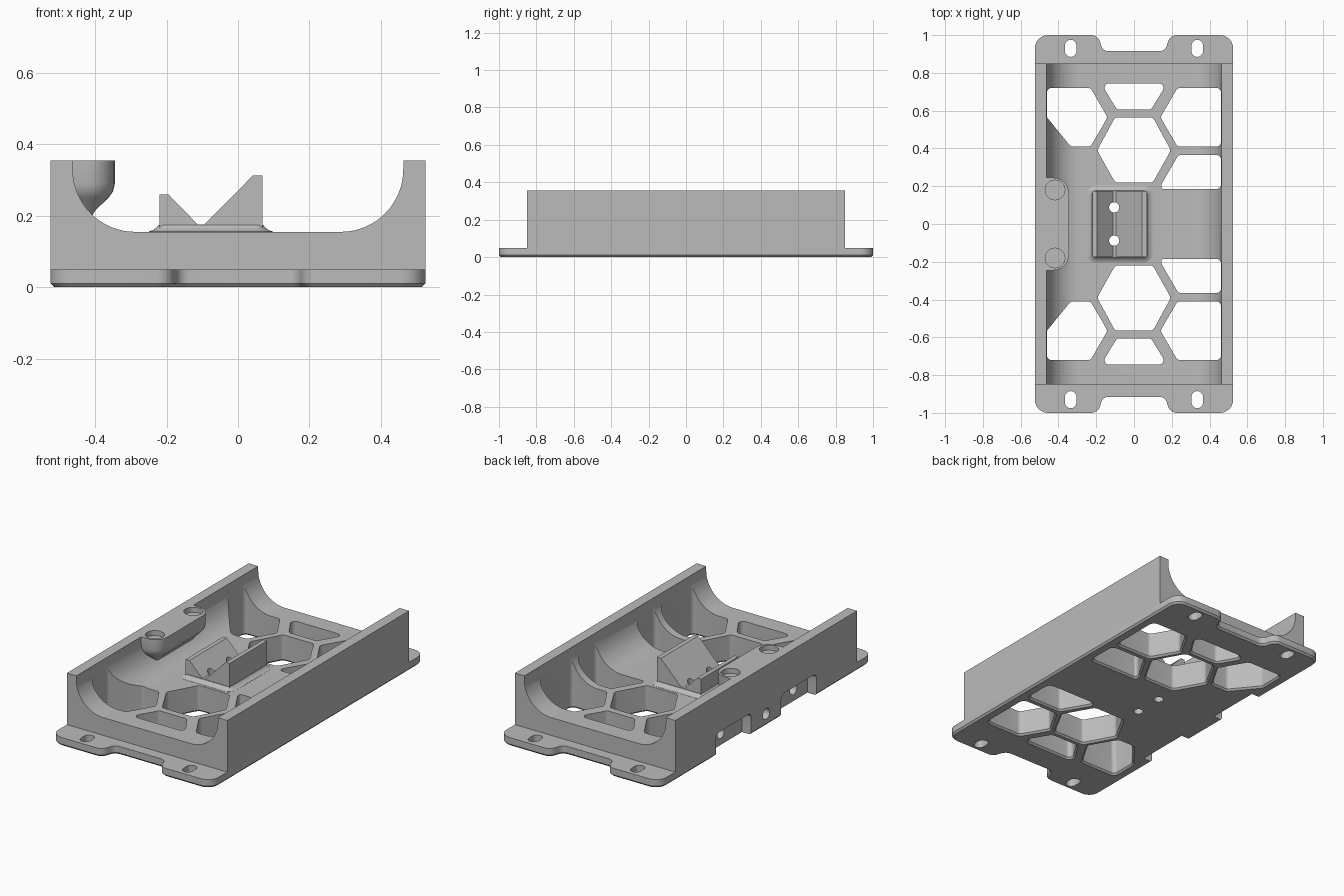
import bpy, bmesh, math
from mathutils import Vector

cube = bpy.data.objects.get("Cube")
if cube:
    bpy.data.objects.remove(cube)

grey = bpy.data.materials.new("plain_grey")
grey.use_nodes = True
COLOUR = (0.5, 0.5, 0.5, 1)
grey.diffuse_color = COLOUR
grey.node_tree.nodes["Principled BSDF"].inputs["Base Color"].default_value = COLOUR

AXES = {"z": lambda a, b, c: (a, b, c),
        "y": lambda a, b, c: (a, -c, b),
        "x": lambda a, b, c: (c, a, b)}


def rounded(points, radius, steps=6):
    """Fillet a closed outline; a third value in a point overrides the radius."""
    out = []
    n = len(points)
    for i, pt in enumerate(points):
        p = Vector(pt[:2])
        r = pt[2] if len(pt) > 2 else radius
        if r == 0:
            out.append(p)
            continue
        u = (Vector(points[i - 1][:2]) - p).normalized()
        v = (Vector(points[(i + 1) % n][:2]) - p).normalized()
        half = math.acos(u.dot(v)) / 2
        centre = p + (u + v).normalized() * (r / math.sin(half))
        reach = r / math.tan(half)
        a, b = p + u * reach - centre, p + v * reach - centre
        sweep = math.atan2(a.x * b.y - a.y * b.x, a.dot(b))
        for k in range(steps + 1):
            c, s = math.cos(sweep * k / steps), math.sin(sweep * k / steps)
            out.append(centre + Vector((a.x * c - a.y * s, a.x * s + a.y * c)))
    return out


def circle(x, y, r, n=32):
    return [(x + r * math.cos(2 * math.pi * i / n),
             y + r * math.sin(2 * math.pi * i / n)) for i in range(n)]


def rect(x0, x1, y0, y1):
    return [(x0, y0), (x1, y0), (x1, y1), (x0, y1)]


def grow(outline, d):
    """Offset an outline outwards by d."""
    n = len(outline)
    area = sum(outline[i - 1].x * outline[i].y - outline[i - 1].y * outline[i].x
               for i in range(n))
    d = d if area > 0 else -d
    out = []
    for i, p in enumerate(outline):
        e1 = (p - outline[i - 1]).normalized()
        e2 = (outline[(i + 1) % n] - p).normalized()
        n1, n2 = Vector((e1.y, -e1.x)), Vector((e2.y, -e2.x))
        out.append(p + (n1 + n2) * (d / (1 + n1.dot(n2))))
    return out


def loft(name, outline, levels, axis="z"):
    """Solid through copies of an outline; levels are (position, growth)."""
    outline = [Vector(p[:2]) for p in outline]
    bm = bmesh.new()
    rings = [[bm.verts.new(AXES[axis](p.x, p.y, h)) for p in grow(outline, g)]
             for h, g in levels]
    n = len(outline)
    for low, high in zip(rings, rings[1:]):
        for i in range(n):
            j = (i + 1) % n
            bm.faces.new((low[i], low[j], high[j], high[i]))
    bm.faces.new(rings[0][::-1])
    bm.faces.new(rings[-1])
    bmesh.ops.recalc_face_normals(bm, faces=bm.faces[:])
    mesh = bpy.data.meshes.new(name)
    bm.to_mesh(mesh)
    bm.free()
    mesh.materials.append(grey)
    obj = bpy.data.objects.new(name, mesh)
    bpy.context.collection.objects.link(obj)
    return obj


def cut(parts, *shape):
    """Subtract one lofted shape from each of the parts."""
    tool = loft(*shape)
    tool.hide_render = True
    for part in parts:
        mod = part.modifiers.new("cut", "BOOLEAN")
        mod.operation, mod.solver, mod.object = "DIFFERENCE", "EXACT", tool
        bpy.context.view_layer.objects.active = part
        bpy.ops.object.modifier_apply(modifier=mod.name)
    bpy.data.objects.remove(tool)


# Trough body, extruded along y
trough = [(-.525, .05, 0), (.525, .05, 0), (.525, .355, 0), (.463, .355, 0),
          (.463, .155), (-.463, .155), (-.463, .355, 0), (-.525, .355, 0)]
body = loft("trough_body", rounded(trough, .175, 16), [(-.85, 0), (.85, 0)], "y")

# Base plate with four mounting tabs
half_plate = [(.165, -.915, .04), (.19, -1, .05), (.525, -1, .07),
              (.525, 1, .07), (.19, 1, .05), (.165, .915, .04)]
outline = half_plate + [(-x, -y, r) for x, y, r in half_plate]
plate = loft("base_plate", rounded(outline, .05), [(0, -.01), (.011, 0), (.05, 0)])

# Magnet ledge on the side wall, tapering underneath
outline = [(-.52, -.245, 0), (-.345, -.245), (-.345, .245), (-.52, .245, 0)]
ledge = loft("wall_ledge", rounded(outline, .08),
             [(.18, -.075), (.215, -.055), (.25, -.018), (.268, -.005), (.29, 0), (.355, 0)])

# V-shaped cradle on a flared foot
foot = loft("cradle_foot", rounded(rect(-.22, .068, -.175, .175), .02),
            [(.12, .03), (.156, .03), (.16, .018), (.167, .008), (.174, .003)])
outline = [(-.22, .13), (.068, .13), (.068, .313), (.042, .313),
           (-.095, .175), (-.112, .175), (-.195, .26), (-.22, .26)]
cradle = loft("cradle", outline, [(-.175, 0), (.175, 0)], "y")

# Openings in the floor, mirrored front to back
cells = [
    [(-.195, .39), (-.1, .22), (.1, .22), (.195, .39), (.1, .565), (-.1, .565)],
    [(-.175, .745), (-.09, .605), (.09, .605), (.175, .745)],
    [(.14, .565), (.23, .41), (.461, .41), (.461, .72), (.23, .72)],
    [(.145, .185, .012), (.461, .185), (.461, .365), (.235, .365), (.145, .21)],
    [(-.14, .565), (-.23, .72), (-.461, .72), (-.461, .565), (-.335, .41), (-.23, .41)],
]
through = [(-.01, .02), (.01, 0), (.5, 0)]
floor = (body, plate)
for side in (1, -1):
    for cell in cells:
        cut(floor, "opening", rounded([(x, y * side, *r) for x, y, *r in cell], .025), through)
    # Screw holes, magnet pockets and tab slots
    cut((body, plate, foot, cradle), "screw_hole",
        circle(-.105, .088 * side, .027), [(-.1, 0), (.5, 0)])
    cut((body, ledge), "magnet_pocket",
        circle(-.418, .18 * side, .052), [(.325, 0), (.5, 0)])
    for x in (-.335, .335):
        slot = rect(x - .03, x + .03, .93 * side - .045, .93 * side + .045)
        cut((plate,), "tab_slot", rounded(slot, .029), [(-.1, 0), (.2, 0)])
    # Recess in the outer side wall
    recess = rect(.14 * side, .47 * side, -.1, .13)
    cut(floor, "side_recess", rounded(recess, .03), [(-.7, 0), (-.465, 0)], "x")
for y in (-.34, 0, .34):
    cut(floor, "cross_hole", circle(y, .07, .032), [(-.7, 0), (-.3, 0)], "x")

# Smooth the fillets, keep the edges sharp
for part in (body, plate, ledge, foot, cradle):
    bpy.ops.object.select_all(action="DESELECT")
    part.select_set(True)
    bpy.context.view_layer.objects.active = part
    bpy.ops.object.shade_smooth_by_angle(angle=math.radians(30))
